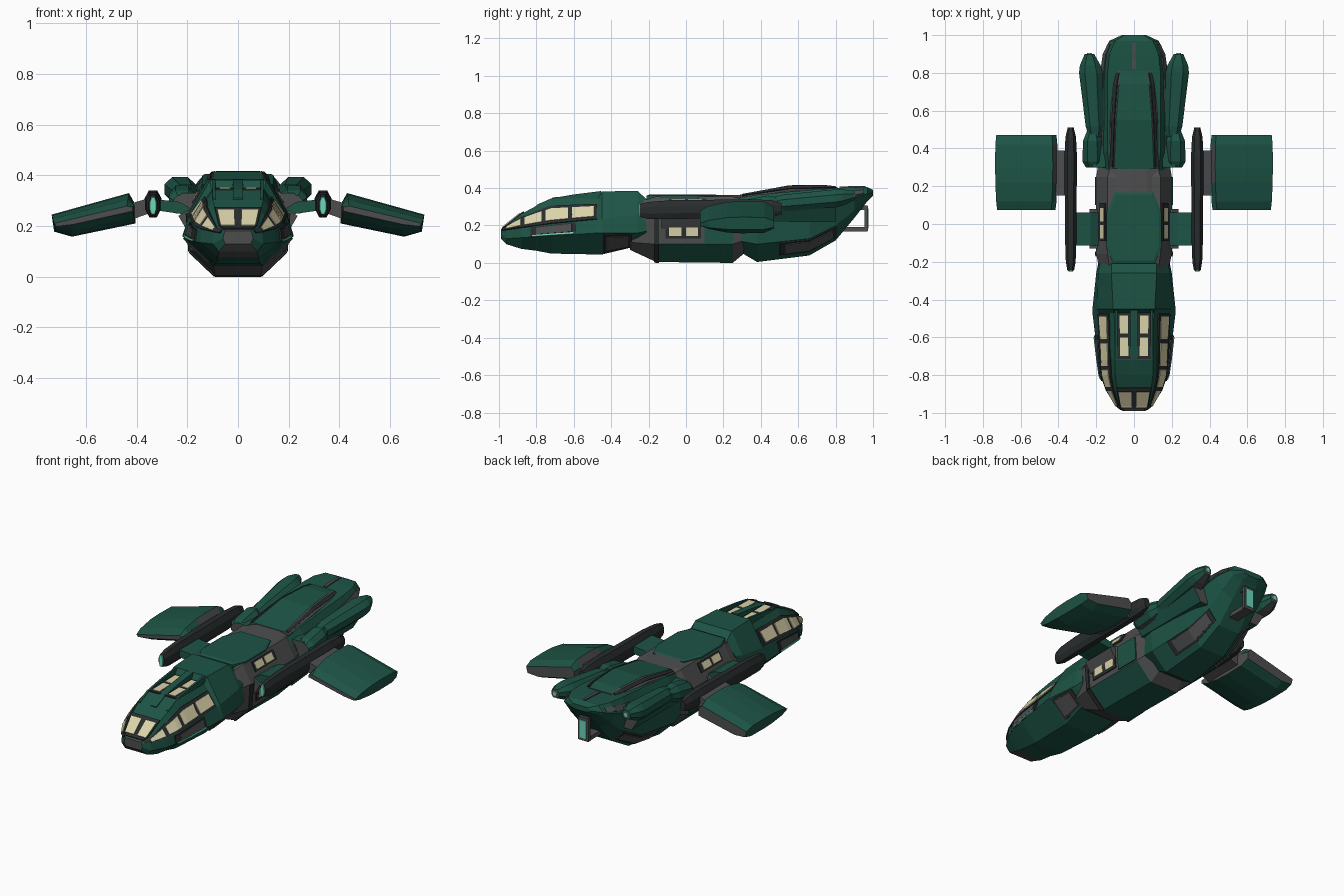
import bpy, bmesh
from mathutils import Vector

cube = bpy.data.objects.get("Cube")
if cube:
    bpy.data.objects.remove(cube, do_unlink=True)

COLORS = {"hull green": (.0125, .088, .06), "panel grey": (.075, .076, .078),
          "dark trim": (.022, .026, .027), "window cream": (.7, .65, .4),
          "glow teal": (.15, .68, .5)}
MATS = {}
for label, rgb in COLORS.items():
    m = bpy.data.materials.new(label)
    m.use_nodes = True
    m.diffuse_color = (*rgb, 1)
    m.node_tree.nodes["Principled BSDF"].inputs["Base Color"].default_value = (*rgb, 1)
    MATS[label] = m
GREEN, GREY, DARK, CREAM, TEAL = COLORS


def finish(name, bm, rule, mirror):
    """Turn a bmesh into an object; rule is a colour or a function of a face."""
    bmesh.ops.recalc_face_normals(bm, faces=bm.faces[:])
    used = []
    for f in bm.faces:
        c = rule if isinstance(rule, str) else rule(f.calc_center_median(), f.normal)
        if c not in used:
            used.append(c)
        f.material_index = used.index(c)
    me = bpy.data.meshes.new(name)
    bm.to_mesh(me)
    bm.free()
    for c in used:
        me.materials.append(MATS[c])
    ob = bpy.data.objects.new(name, me)
    bpy.context.collection.objects.link(ob)
    if mirror:
        ob.modifiers.new("mirror", "MIRROR")
    return ob


def skin(name, loops, rule, mirror=False):
    """Bridge a row of closed cross-sections and cap both ends."""
    bm = bmesh.new()
    rows = [[bm.verts.new(p) for p in loop] for loop in loops]
    n = len(rows[0])
    for a, b in zip(rows, rows[1:]):
        for i in range(n):
            j = (i + 1) % n
            bm.faces.new((a[i], a[j], b[j], b[i]))
    bm.faces.new(rows[0])
    bm.faces.new(rows[-1])
    return finish(name, bm, rule, mirror)


def half(ring):
    """Half section from a ring: y, four heights, four half widths."""
    y, zb, zl, zh, zt, wb, wl, wh, wt = ring
    return [Vector(p) for p in ((0, y, zb), (wb, y, zb), (wl, y, zl),
                                (wh, y, zh), (wt, y, zt), (0, y, zt))]


def hull(name, rings, rule):
    loops = []
    for r in rings:
        side = half(r)[1:5]
        loops.append(side + [Vector((-p.x, p.y, p.z)) for p in reversed(side)])
    return skin(name, loops, rule)


def pod(name, cx, rings, rule, lean=0):
    """Eight sided body beside the hull; rings are y, centre z, half width, half height."""
    loops = []
    for y, z, w, h in rings:
        x = cx + lean * (y - rings[0][0])
        loops.append([(x + a * w, y, z + b * h) for a, b in (
            (-.5, -1), (.5, -1), (1, -.4), (1, .4), (.5, 1), (-.5, 1), (-1, .4), (-1, -.4))])
    return skin(name, loops, rule, True)


def prism(name, pts, y0, y1, rule, mirror=False):
    return skin(name, [[(x, y, z) for x, z in pts] for y in (y0, y1)], rule, mirror)


def panel(name, rings, edge, y0, y1, t0, t1, color, lift=.002):
    """Thin plate following one facet strip of a hull, on both sides."""
    def at(y, t):
        for a, b in zip(rings, rings[1:]):
            if y <= b[0]:
                break
        s = (y - a[0]) / (b[0] - a[0])
        pts = [p.lerp(q, s) for p, q in zip(half(a), half(b))]
        return pts[edge].lerp(pts[edge + 1], t)
    ys = [y0] + [r[0] for r in rings if y0 < r[0] < y1] + [y1]
    bm = bmesh.new()
    rows = [[bm.verts.new(at(y, t)) for t in (t0, t1)] for y in ys]
    for a, b in zip(rows, rows[1:]):
        bm.faces.new((a[0], b[0], b[1], a[1]))
    bm.normal_update()
    mid = Vector((0, (y0 + y1) / 2, .2))
    moves = []
    for v in bm.verts:
        n = v.normal.copy()
        moves.append(n if n.dot(v.co - mid) > 0 else -n)
    for v, n in zip(bm.verts, moves):
        v.co += n * lift
    ob = finish(name, bm, color, True)
    sol = ob.modifiers.new("thickness", "SOLIDIFY")
    sol.thickness, sol.offset = .009, 0
    return ob


# Nose section with cockpit and a sunken roof window well
NOSE = [(-.99, .13, .15, .17, .18, .05, .06, .055, .05),
        (-.96, .1, .13, .175, .198, .075, .1, .095, .075),
        (-.88, .075, .135, .185, .262, .08, .15, .145, .09),
        (-.8, .065, .14, .195, .305, .08, .178, .17, .1),
        (-.72, .05, .145, .205, .342, .09, .19, .178, .1),
        (-.47, .045, .16, .23, .345, .1, .22, .19, .105),
        (-.45, .045, .16, .235, .382, .1, .22, .195, .11),
        (-.26, .09, .16, .26, .385, .12, .2, .19, .12),
        (-.21, .11, .17, .27, .34, .12, .19, .18, .12)]
hull("nose_hull", NOSE, lambda c, n: GREY if c.y < -.9 and abs(c.x) < .02 else GREEN)
panel("cockpit_frame", NOSE, 3, -.98, -.475, .03, .72, DARK)
panel("windscreen_frame", NOSE, 4, -.98, -.865, 0, 1, DARK)
panel("roof_window_frame", NOSE, 4, -.715, -.475, .1, .85, DARK)
for i, (a, b) in enumerate(((-.955, -.88), (-.86, -.77), (-.75, -.63), (-.61, -.49))):
    panel(f"side_window_{i}", NOSE, 3, a, b, .14, .6, CREAM, .006)
panel("windscreen", NOSE, 4, -.965, -.885, .08, .84, CREAM, .006)
panel("roof_window_front", NOSE, 4, -.7, -.6, .27, .7, CREAM, .005)
panel("roof_window_rear", NOSE, 4, -.58, -.485, .27, .7, CREAM, .005)
panel("nose_bay_frame", NOSE, 2, -.83, -.59, .02, .95, DARK)
panel("nose_bay", NOSE, 2, -.8, -.61, .22, .85, GREY, .005)
panel("nose_glow_strip", NOSE, 2, -.82, -.6, .02, .16, TEAL, .006)
panel("belly_bay_frame", NOSE, 1, -.44, -.29, .1, .95, DARK)
panel("belly_bay", NOSE, 1, -.425, -.31, .2, .85, GREY, .005)
RIDGE = ((-.8, .31), (-.72, .345), (-.6, .366), (-.455, .384))
skin("roof_spine", [[(-.024, y, .28), (.024, y, .28), (.02, y, z), (-.02, y, z)]
                    for y, z in RIDGE], GREEN)
skin("roof_rail", [[(.086, y, .28), (.104, y, .28), (.1, y, z), (.088, y, z)]
                   for y, z in RIDGE], GREEN, True)

# Middle section with roof plate and side windows
MID = [(-.3, .07, .11, .25, .31, .1, .16, .17, .12),
       (-.16, .005, .1, .25, .355, .09, .19, .2, .14),
       (.25, 0, .1, .25, .355, .09, .19, .2, .14),
       (.31, .05, .12, .25, .34, .08, .17, .19, .12)]
hull("middle_hull", MID, lambda c, n: GREEN if c.z < .08 and abs(c.y) < .2 else GREY)
panel("middle_side_plate", MID, 2, .1, .25, .05, .95, GREEN)
panel("lower_window_frame", MID, 2, -.11, .08, .2, .7, DARK)
panel("upper_window_frame", MID, 3, -.09, .11, .38, .86, DARK)
for i, y in enumerate((-.09, .0)):
    panel(f"lower_window_{i}", MID, 2, y, y + .065, .3, .6, CREAM, .005)
    panel(f"upper_window_{i}", MID, 3, y + .012, y + .085, .46, .79, CREAM, .005)
for edge in (1, 2):
    panel(f"front_seam_{edge}", MID, edge, -.17, -.145, 0, 1, DARK)
roof = [(-.1, .17), (.1, .17), (.145, .06), (.145, -.13), (.11, -.21), (-.11, -.21),
        (-.145, -.13), (-.145, .06)]
skin("roof_plate", [[(x * s, y * s, z) for x, y in roof]
                    for z, s in ((.34, 1), (.36, 1), (.366, .92))], GREEN)

# Rear section
REAR = [(.27, .07, .12, .25, .34, .08, .17, .18, .13),
        (.38, .005, .1, .27, .365, .09, .19, .2, .14),
        (.66, .04, .13, .28, .39, .08, .17, .19, .14),
        (.8, .12, .2, .32, .4, .07, .14, .18, .14),
        (.9, .24, .28, .35, .405, .06, .13, .165, .13),
        (.97, .33, .35, .37, .405, .05, .11, .13, .1),
        (1, .36, .367, .375, .39, .03, .06, .065, .05)]
hull("rear_hull", REAR, GREEN)
panel("rear_shoulder_trim", REAR, 3, .3, .95, .15, .6, GREY)
panel("rear_bay_frame", REAR, 1, .5, .8, .3, .99, DARK, .006)
panel("rear_bay", REAR, 1, .53, .78, .4, .92, GREY, .011)
panel("tail_spine", REAR, 4, .82, .96, .93, 1, GREY)

# Raised deck on the rear roof
DECK = [(.29, .3, .32, .35, .365, .1, .13, .13, .105),
        (.55, .33, .36, .385, .415, .1, .13, .125, .095),
        (.74, .33, .37, .39, .417, .09, .12, .115, .08),
        (.81, .36, .38, .395, .405, .06, .1, .095, .07)]
hull("rear_deck", DECK, lambda c, n: GREEN if n.z > .9 else GREY)
panel("deck_trim", DECK, 3, .3, .8, .3, .8, DARK)
prism("neck_block", [(-.17, .25), (.17, .25), (.13, .345), (.07, .362), (-.07, .362),
                     (-.13, .345)], .16, .31, GREY)

# Tail loop with glowing end
for label, z in (("upper", .295), ("lower", .18)):
    prism(f"tail_bar_{label}", [(-.03, z - .012), (.03, z - .012), (.03, z + .012),
                                (-.03, z + .012)], .78, .97, GREY)
prism("tail_post", [(-.035, .17), (.035, .17), (.035, .305), (-.035, .305)], .955, .972, GREY)
prism("tail_glow", [(-.022, .185), (.022, .185), (.022, .29), (-.022, .29)], .97, .976, TEAL)


# Shoulder engines along the rear section
def engine_rule(c, n):
    return GREEN if n.z > -.75 and abs(n.y) < .9 else GREY


pod("engine_front", .22, [(.3, .29, .035, .03), (.33, .295, .053, .045), (.44, .31, .05, .05),
                          (.49, .315, .03, .035)], engine_rule)
pod("engine_rear", .205, [(.46, .315, .035, .035), (.52, .32, .047, .045), (.8, .345, .062, .048),
                          (.84, .35, .055, .043), (.9, .36, .025, .025)], engine_rule, .07)
pod("engine_glow", .236, [(.895, .36, .014, .014), (.905, .36, .012, .012)], TEAL)
prism("engine_cradle", [(.15, .22), (.2, .22), (.25, .3), (.22, .33), (.15, .33)], .3, .8,
      lambda c, n: GREY if abs(n.y) > .9 else GREEN, True)

# Side booms, their glowing tips and the arms that carry them
pod("side_boom", .335, [(-.245, .28, .018, .035), (-.2, .28, .026, .046), (-.08, .285, .03, .05),
                        (.36, .29, .033, .05), (.46, .29, .028, .045), (.51, .29, .016, .03)],
    DARK)
pod("boom_glow", .335, [(-.252, .28, .012, .033), (-.24, .28, .015, .035)], TEAL)
prism("boom_arm", [(.17, .24), (.31, .26), (.32, .305), (.23, .295), (.17, .26)], -.115, .06,
      GREEN, True)
prism("boom_arm_root", [(.15, .18), (.2, .18), (.235, .24), (.2, .262), (.15, .262)],
      -.13, .08, GREY, True)
prism("wing_mount", [(.35, .25), (.42, .225), (.42, .29), (.35, .31)], .15, .39, GREY, True)

# Wings: drooping hexagonal section that thins toward front and back
WING = [(.405, .21), (.405, .285), (.43, .33), (.735, .245), (.725, .178), (.655, .158)]
loops = []
for y, s in ((.075, .2), (.12, .6), (.22, .93), (.3, 1), (.42, .95), (.47, .55)):
    loops.append([])
    for x, z in WING:
        mid = .27 - .21 * (x - .41)
        loops[-1].append((.57 + (x - .57) * (.92 + .08 * s), y, mid + (z - mid) * s))
skin("wing", loops, lambda c, n: GREY if n.x < -.8 or c.y < .08 or c.y > .465 else GREEN, True)
